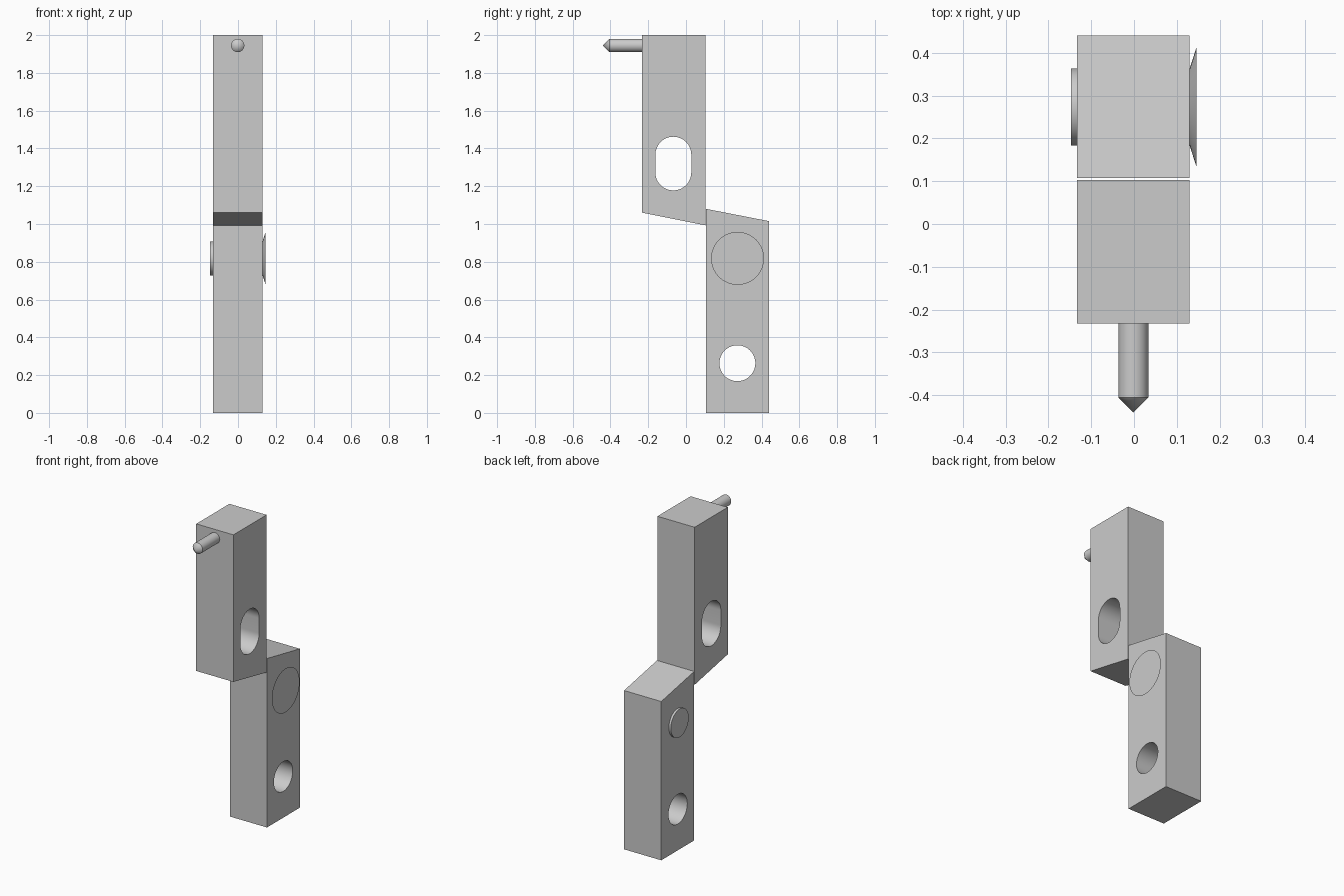
import bpy, bmesh, math
from mathutils import Matrix

if "Cube" in bpy.data.objects:
    bpy.data.objects.remove(bpy.data.objects["Cube"])

grey = bpy.data.materials.new("light grey")
grey.diffuse_color = (0.6, 0.6, 0.6, 1)
grey.use_nodes = True
grey.node_tree.nodes["Principled BSDF"].inputs["Base Color"].default_value = grey.diffuse_color

X0, X1 = -0.133, 0.13          # shared block width
XC = (X0 + X1) / 2


def finish(name, bm):
    bmesh.ops.recalc_face_normals(bm, faces=bm.faces)
    me = bpy.data.meshes.new(name)
    bm.to_mesh(me)
    bm.free()
    me.materials.append(grey)
    ob = bpy.data.objects.new(name, me)
    bpy.context.collection.objects.link(ob)
    return ob


def smooth(ob):
    bpy.ops.object.select_all(action='DESELECT')
    ob.select_set(True)
    bpy.context.view_layer.objects.active = ob
    bpy.ops.object.shade_smooth_by_angle(angle=math.radians(30))


def prism(name, outline, x0, x1):
    """Extrude a (y, z) outline along x."""
    bm = bmesh.new()
    face = bm.faces.new([bm.verts.new((x0, y, z)) for y, z in outline])
    ext = bmesh.ops.extrude_face_region(bm, geom=[face])
    verts = [v for v in ext["geom"] if isinstance(v, bmesh.types.BMVert)]
    bmesh.ops.translate(bm, verts=verts, vec=(x1 - x0, 0, 0))
    return finish(name, bm)


def slot(y, z, r, half, n=32):
    """Rounded slot outline; half = 0 gives a circle."""
    arcs = []
    for s in (0, 1):
        for i in range(n + (half > 0)):
            a = math.pi * (s + i / n)
            arcs.append((y + r * math.cos(a), z + r * math.sin(a) + (half if s == 0 else -half)))
    return arcs


def lathe(name, profile, matrix, n=64):
    """Spin (radius, height) points round z, then place with matrix."""
    bm = bmesh.new()
    vs = [bm.verts.new((r, 0, h)) for r, h in profile]
    es = [bm.edges.new(p) for p in zip(vs, vs[1:])]
    bmesh.ops.spin(bm, geom=vs + es, cent=(0, 0, 0), axis=(0, 0, 1),
                   angle=math.tau, steps=n)
    bmesh.ops.remove_doubles(bm, verts=bm.verts, dist=1e-5)
    bmesh.ops.transform(bm, matrix=matrix, verts=bm.verts)
    ob = finish(name, bm)
    smooth(ob)


def block(name, outline, hole):
    """Bar with a hole cut right through it along x."""
    ob = prism(name, outline, X0, X1)
    cutter = prism(name + "_cutter", hole, X0 - 0.1, X1 + 0.1)
    cutter.hide_render = True
    mod = ob.modifiers.new("hole", 'BOOLEAN')
    mod.operation, mod.solver, mod.object = 'DIFFERENCE', 'EXACT', cutter
    bpy.context.view_layer.objects.active = ob
    bpy.ops.object.modifier_apply(modifier=mod.name)
    bpy.data.objects.remove(cutter)
    smooth(ob)


# Two sheared bars, slot in the upper one, round hole in the lower one
block("upper_block", [(-0.232, 1.06), (0.103, 0.993), (0.103, 2), (-0.232, 2)],
      slot(-0.067, 1.32, 0.095, 0.047))
block("lower_block", [(0.107, 0), (0.44, 0), (0.44, 1.015), (0.107, 1.08)],
      slot(0.272, 0.263, 0.095, 0))

# Rivet through the lower block, with a flared head on the right
lathe("rivet", [(0, -0.147), (0.09, -0.147), (0.09, X1), (0.14, 0.146), (0, 0.146)],
      Matrix.Translation((0, 0.273, 0.818)) @ Matrix.Rotation(math.pi / 2, 4, 'Y'))

# Pointed pin on the front of the upper block
lathe("front_pin", [(0, -0.01), (0.035, -0.01), (0.035, 0.173), (0, 0.208)],
      Matrix.Translation((XC, -0.232, 1.945)) @ Matrix.Rotation(math.pi / 2, 4, 'X'), 32)
